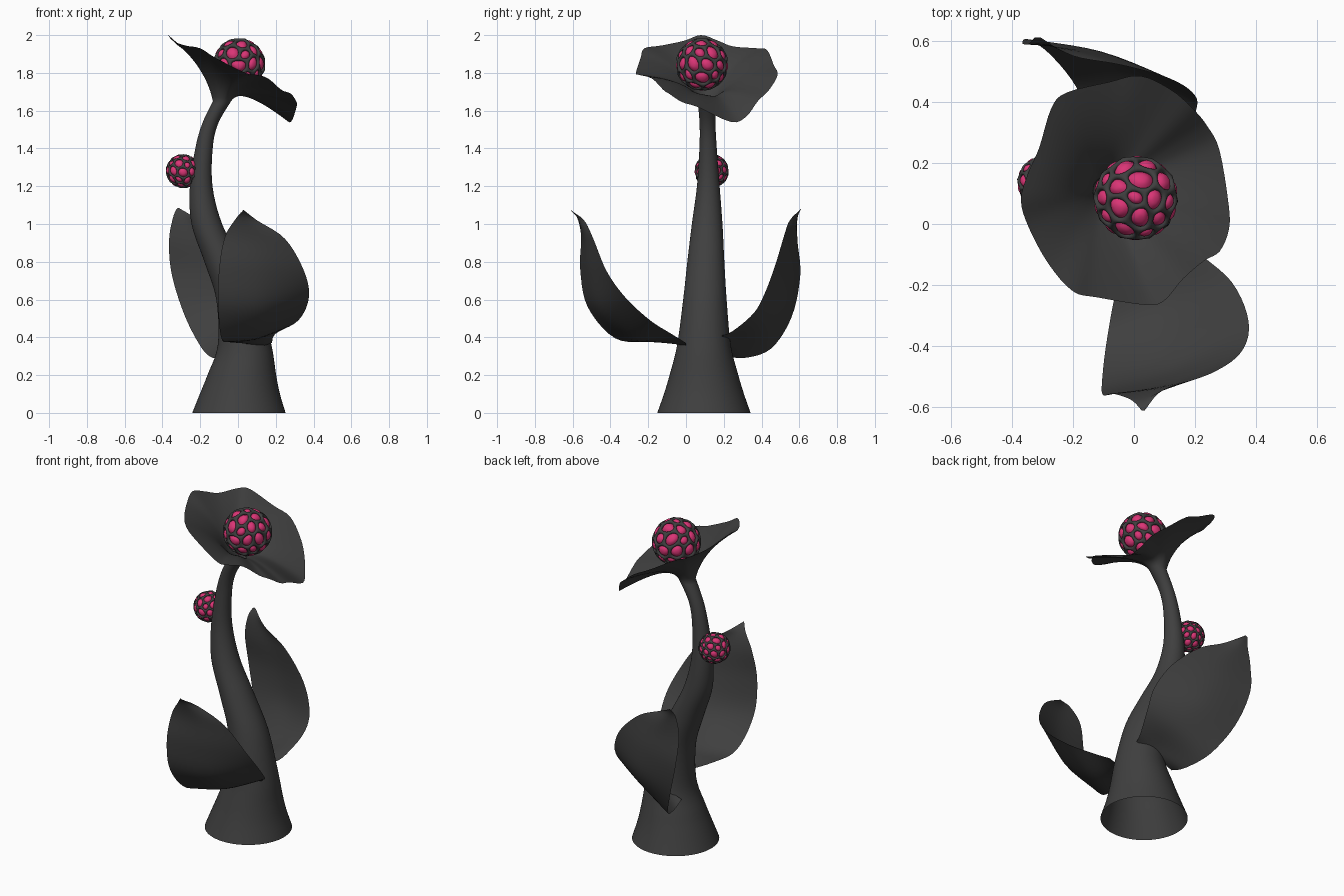
import bpy, bmesh, math, random
from mathutils import Vector

if "Cube" in bpy.data.objects:
    bpy.data.objects.remove(bpy.data.objects["Cube"])

random.seed(4)


def material(name, colour):
    m = bpy.data.materials.new(name)
    m.diffuse_color = (*colour, 1)
    m.use_nodes = True
    m.node_tree.nodes["Principled BSDF"].inputs["Base Color"].default_value = m.diffuse_color
    return m


CHARCOAL = material("charcoal", (0.05, 0.05, 0.05))
PINK = material("pink", (0.7, 0.035, 0.18))


def spline(pts, n, closed=False):
    """Catmull-Rom through the points, n steps per span."""
    pts = [Vector(p) for p in pts]
    k, out = len(pts), []
    get = (lambda i: pts[i % k]) if closed else (lambda i: pts[min(max(i, 0), k - 1)])
    for i in range(k if closed else k - 1):
        a, b, c, d = (get(i + o) for o in (-1, 0, 1, 2))
        for s in range(n):
            t = s / n
            out.append(0.5 * (2 * b + (c - a) * t + (2 * a - 5 * b + 4 * c - d) * t * t
                              + (3 * b - a - 3 * c + d) * t ** 3))
    return out if closed else out + [pts[-1]]


def make_object(name, verts, faces, mat):
    me = bpy.data.meshes.new(name)
    me.from_pydata([tuple(v) for v in verts], [], faces)
    me.materials.append(mat)
    me.shade_smooth()
    ob = bpy.data.objects.new(name, me)
    bpy.context.collection.objects.link(ob)
    return ob


def skin(name, rows, closed=False):
    """Thin quad surface over rows of points."""
    n = len(rows[0])
    faces = [(i * n + j, i * n + (j + 1) % n, (i + 1) * n + (j + 1) % n, (i + 1) * n + j)
             for i in range(len(rows) - 1) for j in range(n if closed else n - 1)]
    return make_object(name, [p for r in rows for p in r], faces, CHARCOAL)


def round_off(ob, levels):
    mod = ob.modifiers.new("round", 'SUBSURF')
    mod.levels = mod.render_levels = levels


# Wavy flower rim, anticlockwise from the high left point
RIM = spline([(-.37, .08, 2.0), (-.345, -.01, 1.97), (-.28, -.13, 1.945), (-.2, -.22, 1.93),
              (-.12, -.24, 1.88), (.04, -.265, 1.80), (.1, -.25, 1.79), (.16, -.18, 1.77),
              (.23, -.12, 1.71), (.28, -.09, 1.69), (.31, -.02, 1.645), (.31, .06, 1.62),
              (.28, .24, 1.54), (.24, .32, 1.57), (.19, .38, 1.65), (.12, .44, 1.71),
              (.02, .485, 1.79), (-.08, .465, 1.84), (-.22, .43, 1.92), (-.27, .38, 1.93),
              (-.31, .25, 1.94), (-.345, .17, 1.97)], 4, True)
DIRS = [Vector((p.x + .03, p.y - .1, 0)).normalized() for p in RIM]

# Stem: x, y, z, radius along its bend (open at the base)
path = spline([(.005, .095, 0, .247), (.01, .095, .1, .212), (.02, .095, .2, .182),
               (.035, .095, .36, .142), (0, .1, .6, .115), (-.08, .105, .8, .098),
               (-.165, .112, 1.0, .081), (-.195, .118, 1.2, .06), (-.18, .117, 1.4, .046),
               (-.148, .114, 1.53, .042), (-.085, .11, 1.65, .048)], 5)
rows = [[p.xyz + d * p.w for d in DIRS] for p in path]

# Flower: trumpet curving from the stem neck out to the rim, one surface with the stem
neck = rows[-1]
for s in range(1, 15):
    t = s / 14
    ring = []
    for a, c in zip(neck, RIM):
        b = a.lerp(c, .16)
        b.z = 1.745 - .55 * b.x
        ring.append(a * (1 - t) ** 2 + b * 2 * t * (1 - t) + c * t * t)
    rows.append(ring)
skin("stem_and_flower", rows, closed=True)


# Leaves: cross-sections (left edge, middle, right edge) from base to tip
def leaf(name, sections):
    rails = [spline(rail, 5) for rail in zip(*sections)]
    skin(name, [spline(row, 6) for row in zip(*rails)])


leaf("front_leaf", [
    ((.03, 0, .37), (.12, 0, .355), (.18, 0, .37)),
    ((-.05, -.19, .375), (.08, -.14, .38), (.2, -.08, .42)),
    ((-.088, -.375, .395), (.11, -.29, .41), (.32, -.19, .49)),
    ((-.105, -.52, .56), (.13, -.45, .545), (.375, -.32, .61)),
    ((-.1, -.56, .76), (.13, -.51, .74), (.35, -.42, .75)),
    ((-.07, -.555, .93), (.1, -.535, .92), (.25, -.49, .92)),
    ((-.01, -.575, 1.03), (.04, -.57, 1.03), (.1, -.54, 1.02)),
    ((.025, -.61, 1.07), (.03, -.61, 1.075), (.035, -.61, 1.07))])
leaf("back_leaf", [
    ((-.11, .2, .31), (.02, .2, .36), (.14, .19, .41)),
    ((-.13, .3, .29), (.02, .26, .385), (.16, .25, .435)),
    ((-.19, .45, .34), (.02, .41, .445), (.2, .36, .53)),
    ((-.28, .56, .51), (-.04, .525, .57), (.2, .42, .64)),
    ((-.35, .605, .73), (-.11, .565, .74), (.12, .475, .79)),
    ((-.365, .59, .91), (-.19, .57, .91), (-.04, .52, .94)),
    ((-.345, .59, 1.03), (-.28, .585, 1.03), (-.2, .55, 1.02)),
    ((-.325, .61, 1.08), (-.315, .61, 1.085), (-.305, .61, 1.08))])


# Berries: bulging pink cells inside a rounded net
def berry(name, centre, r):
    centre = Vector(centre)
    bm = bmesh.new()
    bmesh.ops.create_icosphere(bm, subdivisions=2, radius=1)
    for v in bm.verts:
        v.co = (v.co + Vector([random.uniform(-.15, .15) for _ in range(3)])).normalized()
    bm.faces.index_update()
    nodes = [f.calc_center_median().normalized() for f in bm.faces]
    cells, pips, pip_faces = [], [], []
    for v in bm.verts:
        u = v.co.orthogonal().normalized()
        w = v.co.cross(u)
        cell = sorted((f.index for f in v.link_faces),
                      key=lambda i: math.atan2(nodes[i].dot(w), nodes[i].dot(u)))
        cells.append(cell)
        # one domed pip per cell: outer ring, inner ring, top
        n, b = len(cell), len(pips)
        mid = sum((nodes[i] for i in cell), Vector()).normalized()
        for pull, height in ((0, .9), (.45, 1.0)):
            pips += [centre + nodes[i].lerp(mid, pull).normalized() * r * height for i in cell]
        pips.append(centre + mid * r * 1.03)
        for j in range(n):
            k = (j + 1) % n
            pip_faces += [(b + j, b + k, b + n + k, b + n + j), (b + n + j, b + n + k, b + 2 * n)]
    bm.free()
    net = make_object(name + "_net", [centre + p * r * .98 for p in nodes], cells, CHARCOAL)
    wire = net.modifiers.new("net", 'WIREFRAME')
    wire.thickness = r * .19
    wire.offset = 0
    wire.use_even_offset = False
    round_off(net, 2)
    round_off(make_object(name + "_pips", pips, pip_faces, PINK), 2)


berry("flower_berry", (.006, .085, 1.845), .137)
berry("stem_berry", (-.292, .135, 1.28), .089)
